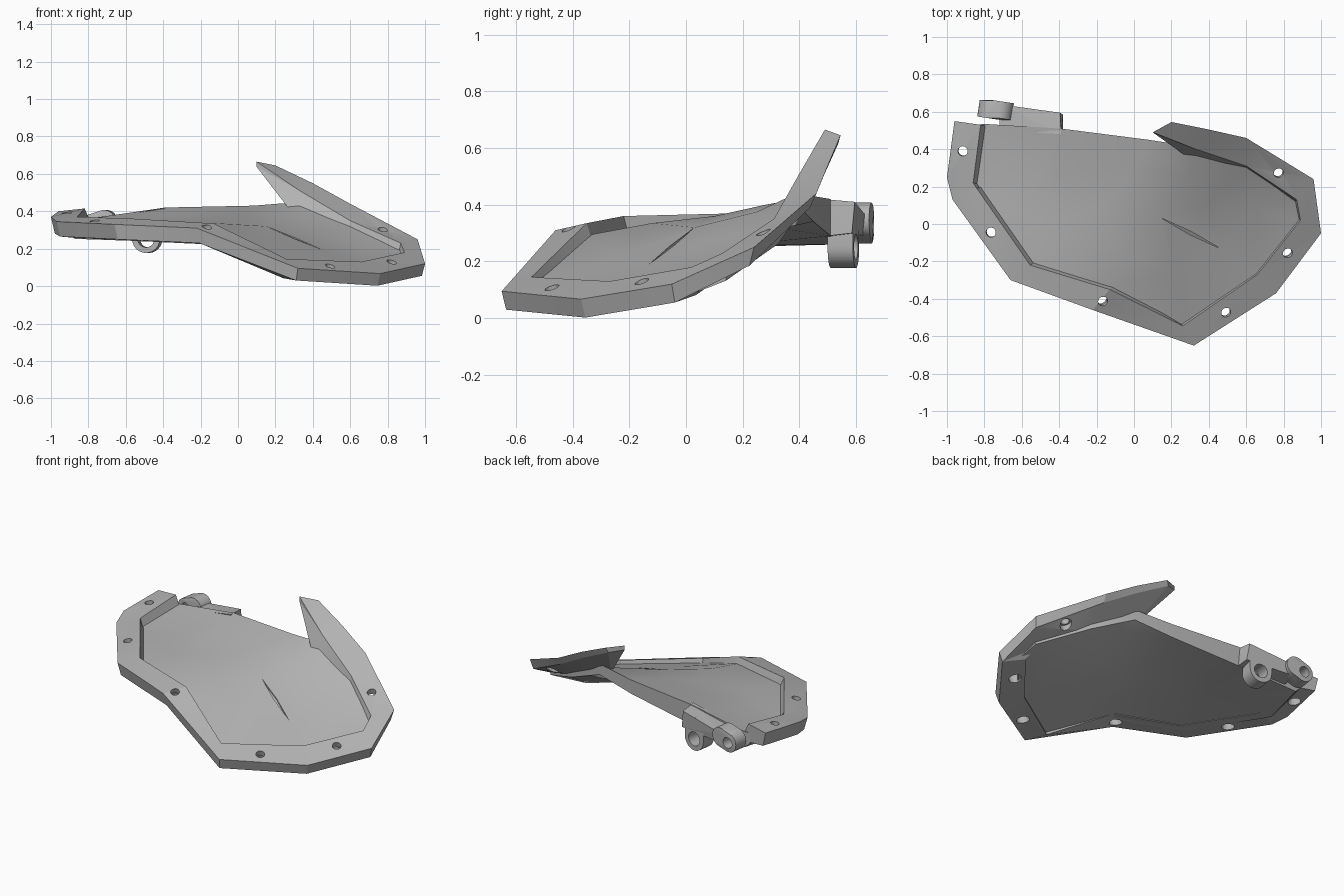
import bpy, bmesh, math
from mathutils import Vector, Matrix
from mathutils.geometry import delaunay_2d_cdt

cube = bpy.data.objects.get("Cube")
if cube:
    bpy.data.objects.remove(cube, do_unlink=True)

grey = bpy.data.materials.new("plain_grey")
grey.use_nodes = True
colour = (0.45, 0.45, 0.45, 1)
grey.diffuse_color = colour
grey.node_tree.nodes["Principled BSDF"].inputs["Base Color"].default_value = colour


def finish(name, bm):
    """Turn a bmesh into a clean, grey object."""
    bmesh.ops.recalc_face_normals(bm, faces=bm.faces)
    mesh = bpy.data.meshes.new(name)
    bm.to_mesh(mesh)
    bm.free()
    mesh.materials.append(grey)
    obj = bpy.data.objects.new(name, mesh)
    bpy.context.collection.objects.link(obj)
    return obj


def hull(name, points):
    bm = bmesh.new()
    verts = [bm.verts.new(p) for p in points]
    bmesh.ops.convex_hull(bm, input=verts)
    return finish(name, bm)


def cylinder(name, centre, radius, depth, turn):
    bm = bmesh.new()
    matrix = Matrix.Translation(centre) @ turn
    bmesh.ops.create_cone(bm, cap_ends=True, segments=24, radius1=radius,
                          radius2=radius, depth=depth, matrix=matrix)
    return finish(name, bm)


def activate(obj):
    bpy.ops.object.select_all(action='DESELECT')
    obj.select_set(True)
    bpy.context.view_layer.objects.active = obj


def cut(obj, cutter):
    """Subtract the cutter, then discard it."""
    cutter.hide_render = True
    activate(obj)
    mod = obj.modifiers.new("cut", 'BOOLEAN')
    mod.operation = 'DIFFERENCE'
    mod.solver = 'EXACT'
    mod.object = cutter
    bpy.ops.object.modifier_apply(modifier=mod.name)
    bpy.data.objects.remove(cutter, do_unlink=True)


def smooth(obj, degrees):
    activate(obj)
    bpy.ops.object.shade_smooth_by_angle(angle=math.radians(degrees))


# Rim stations: outer edge, inner edge, step down to the floor, rim thickness
stations = [
    ((-.96, .55, .4), (-.82, .53, .415), .055, .09),
    ((-1, .25, .37), (-.86, .22, .37), .05, .09),
    ((-.97, .13, .345), (-.84, .19, .37), .05, .08),
    ((-.66, -.3, .33), (-.555, -.22, .36), .05, .08),
    ((-.22, -.46, .31), (-.13, -.35, .335), .045, .08),
    ((.32, -.65, .095), (.26, -.545, .145), .035, .065),
    ((.76, -.37, .067), (.66, -.27, .13), .03, .065),
    ((1, -.05, .12), (.89, .02, .18), .03, .065),
    ((.96, .24, .25), (.87, .13, .23), .03, .065),
    ((.6, .46, .44), (.6, .31, .35), .02, .05),
    ((.4, .505, .55), (.33, .4, .51), .06, .04),
    ((.2, .545, .645), (.1, .49, .665), -.04, .03),
]
FLOOR = .068

# Raised rim, swept through the stations and ending in a pointed wing
bm = bmesh.new()
sections = []
for outer, inner, step, thick in stations:
    outer, inner = Vector(outer), Vector(inner)
    under = outer.lerp(inner, .15)
    under.z = outer.z - thick
    inward = (inner - outer).xy.normalized() * max(step, 0)
    under_in = inner + inward.to_3d() - Vector((0, 0, step + FLOOR))
    sections.append([bm.verts.new(p) for p in (outer, inner, under_in, under)])
for a, b in zip(sections, sections[1:]):
    for i in range(4):
        j = (i + 1) % 4
        bm.faces.new((a[i], a[j], b[j], b[i]))
bm.faces.new(sections[0])
bm.faces.new(sections[-1])
bmesh.ops.triangulate(bm, faces=bm.faces)
rim = finish("rim", bm)

# Countersunk bolt holes, each square to the rim's surface
up = Vector((0, 0, 1))
holes = [(-.915, .39, .39), (-.765, -.045, .35), (-.165, -.415, .32),
         (.49, -.47, .1), (.825, -.16, .14), (.775, .27, .31)]
for spot in holes:
    _, place, normal, _ = rim.closest_point_on_mesh(Vector(spot))
    normal = normal.lerp(up, .3).normalized()
    tilt = up.rotation_difference(normal).to_matrix().to_4x4()
    cut(rim, cylinder("hole_cutter", place, .026, .3, tilt))
    cut(rim, cylinder("sink_cutter", place - normal * .135, .038, .2, tilt))
smooth(rim, 15)

# Curved floor: outline tucked under the rim, then the open back edge
outline, depth = [], []
for outer, inner, step, thick in stations[:-1]:
    p = Vector(inner).lerp(Vector(outer), .1)
    p.z = inner[2] - step
    outline.append(p)
    depth.append(FLOOR)
for p, d in [((.08, .45, .43), .09), ((-.39, .51, .42), .13), ((-.8, .535, .36), .1)]:
    outline.append(Vector(p))
    depth.append(d)
inside = [(-.55, .2, .335), (-.45, 0, .33), (-.4, .3, .37), (-.15, .1, .36),
          (-.1, -.12, .335), (.15, .03, .32), (.46, -.13, .19), (.2, -.25, .22),
          (0, .28, .4), (.3, .25, .375), (.4, .12, .28), (.65, .1, .2)]
points = outline + [Vector(p) for p in inside]
depth += [FLOOR + .008] * len(inside)
count = len(outline)
coords, _, tris, origin, _, _ = delaunay_2d_cdt(
    [p.xy for p in points], [], [list(range(count))], 1, 1e-5)
bm = bmesh.new()
top = [bm.verts.new(p) for p in points]
low = [bm.verts.new(p - Vector((0, 0, d))) for p, d in zip(points, depth)]
for tri in tris:
    ids = [origin[i][0] for i in tri]
    bm.faces.new([top[i] for i in ids])
    bm.faces.new([low[i] for i in reversed(ids)])
for i in range(count):
    j = (i + 1) % count
    bm.faces.new((top[i], low[i], low[j], top[j]))
floor = finish("floor", bm)

# Thin slanted slit in the floor
start, end = Vector((.15, .03, .32)), Vector((.46, -.13, .19))
mid = (start + end) / 2
side = Vector((.004, .008, .004))
slit = [p + Vector((0, 0, h)) for p in (start, end, mid + side, mid - side)
        for h in (-.012, .06)]
cut(floor, hull("slit_cutter", slit))
smooth(floor, 30)

# Hinge block, its top running on from the floor
hull("hinge_block", [
    (-.39, .48, .42), (-.395, .595, .41), (-.72, .64, .355), (-.72, .5, .358),
    (-.38, .5, .29), (-.38, .585, .3), (-.72, .63, .29), (-.72, .52, .28)])

# Two hinge rings, each drawn out into a web that meets the block
turn = Matrix.Rotation(-.15, 4, 'Z') @ Matrix.Rotation(math.pi / 2, 4, 'X')
for name, centre, radius, bore, reach in [
        ("outer_hinge_ring", (-.77, .61, .325), .062, .034, (.06, 0, .02)),
        ("inner_hinge_ring", (-.485, .555, .252), .075, .045, (0, 0, .07))]:
    ring = cylinder(name, centre, radius, .09, turn)
    corners = [v.co.copy() for v in ring.data.vertices]
    bpy.data.objects.remove(ring, do_unlink=True)
    ring = hull(name, corners + [p + Vector(reach) for p in corners])
    # Keep the bore clear through the block as well
    cut(ring, cylinder("bore_cutter", centre, bore, .3, turn))
    cut(bpy.data.objects["hinge_block"], cylinder("bore_cutter", centre, bore, .3, turn))
    smooth(ring, 30)
